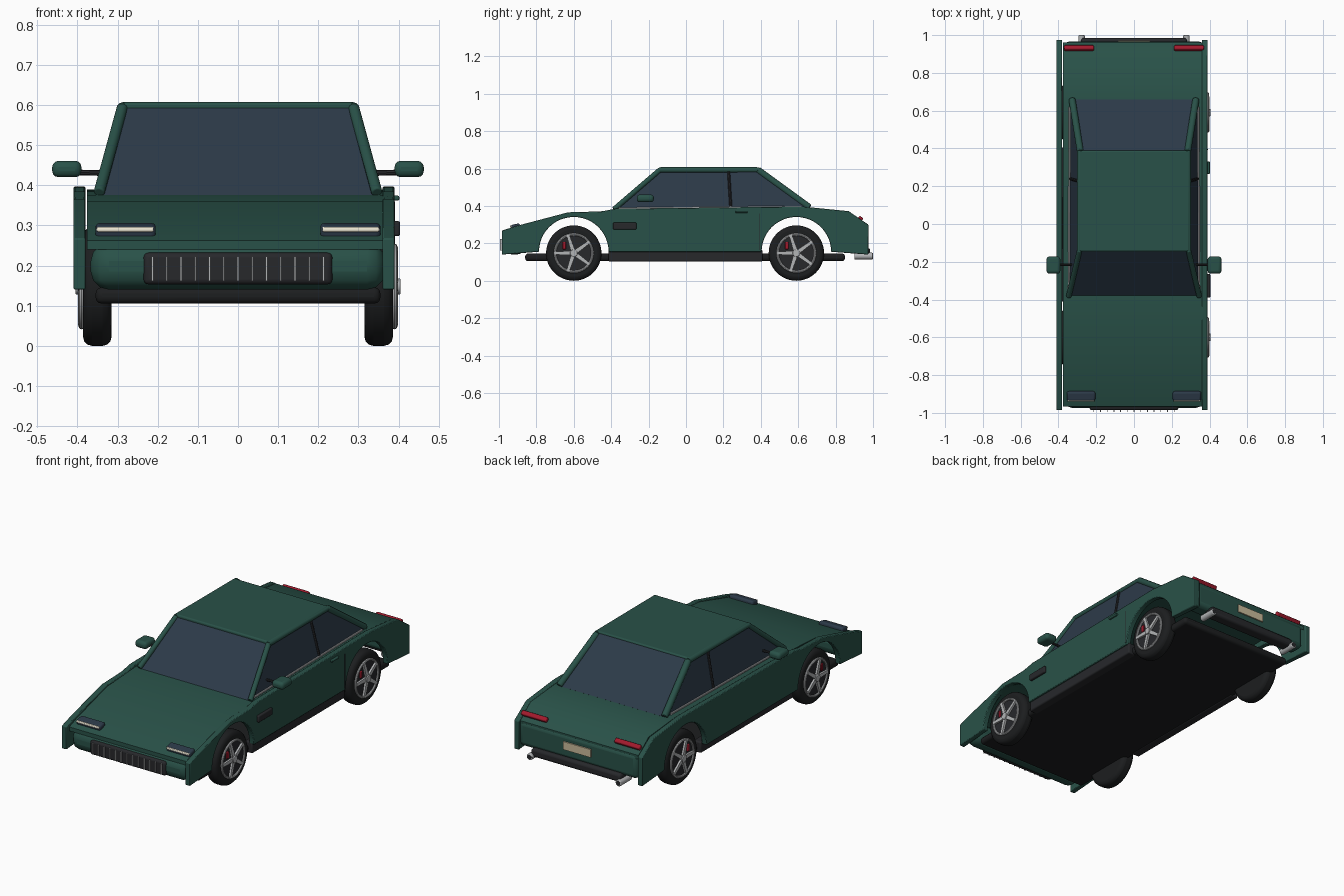
import bpy, bmesh, math
from mathutils import Vector

if "Cube" in bpy.data.objects:
    bpy.data.objects.remove(bpy.data.objects["Cube"])

def mat(name, c):
    m = bpy.data.materials.new(name)
    m.diffuse_color = (*c, 1)
    m.use_nodes = True
    m.node_tree.nodes["Principled BSDF"].inputs["Base Color"].default_value = m.diffuse_color
    return m

GREEN = mat("green_paint", (0.022, 0.083, 0.065))
GLASS = mat("glass", (0.025, 0.042, 0.065))
BLACK = mat("black_trim", (0.02, 0.021, 0.024))
RUBBER = mat("rubber", (0.012, 0.013, 0.014))
CHROME = mat("chrome", (0.45, 0.46, 0.47))
RED = mat("red", (0.35, 0.01, 0.025))
LAMP = mat("lamp", (0.9, 0.85, 0.7))
PLATE = mat("plate", (0.6, 0.5, 0.33))

def finish(o, name, m, bevel=0, segs=3):
    o.name = name
    o.data.materials.append(m)
    if bevel:
        b = o.modifiers.new("bevel", 'BEVEL')
        b.width, b.segments, b.limit_method = bevel, segs, 'ANGLE'
    bpy.ops.object.select_all(action='DESELECT')
    o.select_set(True)
    bpy.context.view_layer.objects.active = o
    bpy.ops.object.shade_smooth_by_angle(angle=math.radians(35))
    return o

def box(name, x, y, z, m, bevel=0, rx=0):
    """Box from (min, max) ranges."""
    c = [(a + b) / 2 for a, b in (x, y, z)]
    bpy.ops.mesh.primitive_cube_add(size=1, location=c)
    o = bpy.context.object
    o.scale = [b - a for a, b in (x, y, z)]
    bpy.ops.object.transform_apply(location=False, rotation=False)
    o.rotation_euler.x = rx
    return finish(o, name, m, bevel)

def rod(name, p, q, r, m, n=16, bevel=0):
    p, q = Vector(p), Vector(q)
    bpy.ops.mesh.primitive_cylinder_add(vertices=n, radius=r, depth=(q - p).length, location=(p + q) / 2)
    o = bpy.context.object
    o.rotation_euler = (q - p).to_track_quat('Z', 'Y').to_euler()
    return finish(o, name, m, bevel)

def solid(name, pts, push, m, bevel=0):
    """Flat polygon extruded along a vector."""
    bm = bmesh.new()
    f = bm.faces.new([bm.verts.new(p) for p in pts])
    r = bmesh.ops.extrude_face_region(bm, geom=[f])
    bmesh.ops.translate(bm, vec=push, verts=[v for v in r["geom"] if isinstance(v, bmesh.types.BMVert)])
    bmesh.ops.recalc_face_normals(bm, faces=bm.faces)
    me = bpy.data.meshes.new(name)
    bm.to_mesh(me)
    bm.free()
    o = bpy.data.objects.new(name, me)
    bpy.context.collection.objects.link(o)
    return finish(o, name, m, bevel, 2)

AXLES = (-0.6, 0.59)

def arch(yc, r=0.186):
    return [(yc + r * math.cos(a), 0.155 + r * math.sin(a))
            for a in (math.pi * i / 24 for i in range(25))]

# Side panels with wheel arches
side = [(-0.985, 0.14), (-0.985, 0.268), (-0.9, 0.295), (-0.63, 0.366), (-0.45, 0.371),
        (-0.38, 0.385), (0.62, 0.397), (0.87, 0.372), (0.975, 0.3), (0.975, 0.14)]
side += arch(AXLES[1]) + arch(AXLES[0])
for x0, tag in ((-0.41, "left"), (0.36, "right")):
    solid("side_panel_" + tag, [(x0, y, z) for y, z in side], (0.03, 0, 0), GREEN, 0.004)

# Hood, shoulders and rear deck as one bent sheet
top = [(-0.965, 0.262), (-0.9, 0.286), (-0.63, 0.361), (-0.38, 0.376), (0.64, 0.39),
       (0.87, 0.37), (0.96, 0.3)]
under = [(y, z - 0.022) for y, z in reversed(top)]
solid("hood_and_deck", [(-0.376, y, z) for y, z in top + under], (0.748, 0, 0), GREEN)

# Bumpers, floor and sills
box("front_bumper", (-0.367, 0.367), (-0.975, -0.86), (0.14, 0.256), GREEN, 0.045)
box("rear_bumper", (-0.37, 0.37), (0.87, 0.965), (0.16, 0.3), GREEN, 0.025)
box("rear_diffuser", (-0.28, 0.28), (0.92, 0.985), (0.128, 0.175), BLACK, 0.014)
box("floor", (-0.355, 0.355), (-0.86, 0.85), (0.105, 0.146), RUBBER, 0.016)

# Grille with upright bars
box("grille", (-0.235, 0.235), (-0.985, -0.95), (0.153, 0.232), BLACK, 0.012)
for i in range(13):
    x = -0.213 + i * 0.0355
    box("grille_bar", (x - 0.002, x + 0.002), (-0.995, -0.98), (0.162, 0.222), CHROME)

# Plate
box("rear_plate", (-0.085, 0.085), (0.96, 0.972), (0.215, 0.26), PLATE)

# Roof and front and rear glass
box("roof", (-0.295, 0.295), (-0.145, 0.388), (0.585, 0.607), GREEN, 0.008)
solid("windshield", [(-0.342, -0.38, 0.375), (0.342, -0.38, 0.375), (0.29, -0.14, 0.597), (-0.29, -0.14, 0.597)],
      (0, 0.01, -0.008), GLASS)
solid("rear_window", [(-0.325, 0.66, 0.389), (0.325, 0.66, 0.389), (0.285, 0.385, 0.6), (-0.285, 0.385, 0.6)],
      (0, -0.01, -0.008), GLASS)

for s in (-1, 1):
    X = lambda a, b: tuple(sorted((s * a, s * b)))
    # Side glass, pillars, rail and chrome strip
    solid("side_window", [(s * 0.342, -0.37, 0.38), (s * 0.338, 0.64, 0.39), (s * 0.291, 0.38, 0.596),
                          (s * 0.291, -0.14, 0.596)], (-s * 0.008, 0, 0), GLASS)
    rod("front_pillar", (s * 0.346, -0.385, 0.382), (s * 0.288, -0.138, 0.594), 0.014, GREEN, 12, 0.004)
    rod("rear_pillar", (s * 0.328, 0.66, 0.392), (s * 0.284, 0.385, 0.592), 0.018, GREEN, 12, 0.004)
    rod("roof_rail", (s * 0.289, -0.145, 0.592), (s * 0.287, 0.39, 0.592), 0.014, GREEN, 12)
    rod("middle_pillar", (s * 0.339, 0.24, 0.388), (s * 0.295, 0.228, 0.583), 0.008, BLACK, 8)
    rod("belt_chrome", (s * 0.345, -0.38, 0.386), (s * 0.34, 0.62, 0.395), 0.006, CHROME, 8)

    # Sills, vent, door handle and door seam
    box("sill", X(0.33, 0.38), (-0.415, 0.41), (0.102, 0.165), BLACK, 0.008)
    box("fender_vent", X(0.385, 0.404), (-0.39, -0.265), (0.273, 0.311), BLACK, 0.006)
    box("door_handle", X(0.385, 0.402), (0.265, 0.33), (0.362, 0.374), GREEN, 0.004)
    box("door_seam", X(0.38, 0.3915), (0.392, 0.396), (0.165, 0.36), BLACK)

    # Mirror on a stalk
    box("mirror", X(0.39, 0.463), (-0.263, -0.172), (0.42, 0.461), GREEN, 0.016)
    rod("mirror_stalk", (s * 0.325, -0.215, 0.43), (s * 0.4, -0.215, 0.432), 0.007, BLACK, 8)

    # Headlight, tail light and exhaust
    box("headlight_housing", X(0.205, 0.355), (-0.935, -0.885), (0.268, 0.303), GLASS, 0.01, 0.2)
    box("headlight_strip", X(0.21, 0.352), (-0.941, -0.925), (0.284, 0.296), LAMP, 0.004)
    box("tail_light", X(0.212, 0.37), (0.918, 0.944), (0.318, 0.343), RED, 0.006, -0.66)
    rod("exhaust", (s * 0.277, 0.9, 0.132), (s * 0.277, 0.999, 0.132), 0.018, CHROME, 20, 0.004)
    rod("exhaust_bore", (s * 0.277, 0.95, 0.132), (s * 0.277, 1.0, 0.132), 0.012, BLACK, 16)

    # Wheels
    for yc in AXLES:
        zc = 0.148
        rod("tyre", (s * 0.315, yc, zc), (s * 0.386, yc, zc), 0.148, RUBBER, 48, 0.022)
        rod("wheel_disc", (s * 0.33, yc, zc), (s * 0.388, yc, zc), 0.1, BLACK, 40)
        bpy.ops.mesh.primitive_torus_add(location=(s * 0.39, yc, zc), rotation=(0, math.pi / 2, 0),
                                         major_radius=0.1, minor_radius=0.007, major_segments=40, minor_segments=8)
        finish(bpy.context.object, "rim", CHROME)
        rod("hub", (s * 0.38, yc, zc), (s * 0.405, yc, zc), 0.02, CHROME, 20, 0.003)
        for k in range(5):
            a = math.radians(90 + 18 + 72 * k)
            d = Vector((0, math.cos(a), math.sin(a)))
            t = Vector((0, -d.z, d.y))
            c = Vector((s * 0.386, yc, zc))
            solid("spoke", [c + t * 0.012, c - t * 0.012, c + d * 0.1 - t * 0.008, c + d * 0.1 + t * 0.008],
                  (s * 0.013, 0, 0), CHROME)
        box("brake_caliper", X(0.37, 0.394), (yc - 0.06, yc - 0.042), (zc + 0.02, zc + 0.06), RED, 0.004)
